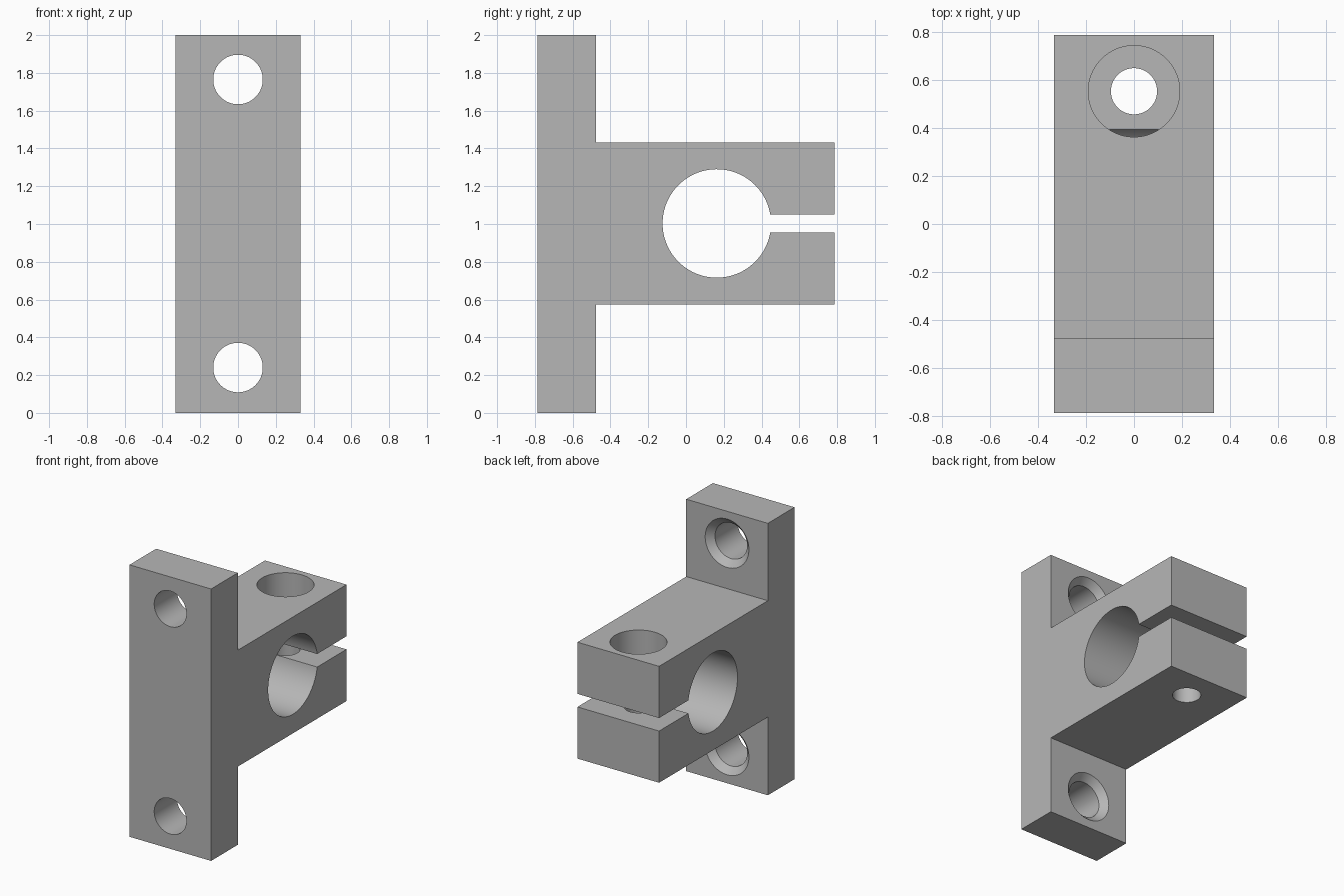
import bpy, bmesh
from math import sin, cos, asin, pi, radians
from mathutils import Matrix, Vector

cube = bpy.data.objects.get("Cube")
if cube:
    bpy.data.objects.remove(cube, do_unlink=True)

HALF_X, HALF_Y, HEIGHT = 0.332, 0.787, 2.0
MID = 1.003                      # height of the clamp axis
PLATE_Y = -0.477                 # rear face of the mounting plate
ARM = 0.428                      # half height of the clamp block
BORE_Y, BORE_R, SLIT = 0.163, 0.287, 0.048
BOLT_Y, BOLT_R, HEAD_R, HEAD_Z = 0.552, 0.096, 0.19, 1.175
HOLE_R, SINK_R = 0.131, 0.178
SEGMENTS = 96

steel = bpy.data.materials.new("plain grey metal")
steel.use_nodes = True
grey = (0.47, 0.47, 0.47, 1)
steel.diffuse_color = grey
steel.node_tree.nodes["Principled BSDF"].inputs["Base Color"].default_value = grey


def add_object(name, bm):
    bmesh.ops.recalc_face_normals(bm, faces=bm.faces)
    mesh = bpy.data.meshes.new(name)
    bm.to_mesh(mesh)
    bm.free()
    mesh.materials.append(steel)
    obj = bpy.data.objects.new(name, mesh)
    bpy.context.collection.objects.link(obj)
    return obj


def turned_cutter(name, profile, origin, axis):
    """Closed solid of revolution; profile holds (distance along axis, radius)."""
    bm = bmesh.new()
    turn = Vector(axis).to_track_quat('Z', 'Y').to_matrix().to_4x4()
    place = Matrix.Translation(origin) @ turn
    rings = []
    for d, r in profile:
        angles = [2 * pi * i / SEGMENTS for i in range(SEGMENTS)]
        rings.append([bm.verts.new(place @ Vector((r * cos(a), r * sin(a), d)))
                      for a in angles])
    for low, high in zip(rings, rings[1:]):
        for i in range(SEGMENTS):
            j = (i + 1) % SEGMENTS
            bm.faces.new((low[i], low[j], high[j], high[i]))
    bm.faces.new(rings[0])
    bm.faces.new(rings[-1])
    cutter = add_object(name, bm)
    cutter.hide_render = True
    return cutter


# Side profile: plate, clamp block, slit and bore in one outline
start = asin(SLIT / BORE_R)
arc = [start + (2 * pi - 2 * start) * i / SEGMENTS for i in range(SEGMENTS + 1)]
outline = [(-HALF_Y, 0), (-HALF_Y, HEIGHT), (PLATE_Y, HEIGHT), (PLATE_Y, MID + ARM),
           (HALF_Y, MID + ARM), (HALF_Y, MID + SLIT)]
outline += [(BORE_Y + BORE_R * cos(a), MID + BORE_R * sin(a)) for a in arc]
outline += [(HALF_Y, MID - SLIT), (HALF_Y, MID - ARM), (PLATE_Y, MID - ARM), (PLATE_Y, 0)]

bm = bmesh.new()
face = bm.faces.new([bm.verts.new((-HALF_X, y, z)) for y, z in outline])
swept = bmesh.ops.extrude_face_region(bm, geom=[face])["geom"]
bmesh.ops.translate(bm, vec=(2 * HALF_X, 0, 0),
                    verts=[v for v in swept if isinstance(v, bmesh.types.BMVert)])
body = add_object("shaft_clamp_bracket", bm)

# Countersunk mounting holes, counterbored clamp screw hole
sink = SINK_R - HOLE_R
rear = PLATE_Y + HALF_Y
mount = [(-0.05, HOLE_R), (rear - sink, HOLE_R), (rear, SINK_R), (rear + 0.01, SINK_R)]
cutters = [turned_cutter("mount_hole_cutter", mount, (0, -HALF_Y, z), (0, 1, 0))
           for z in (0.24, 1.765)]
screw = [(0.4, BOLT_R), (HEAD_Z, BOLT_R), (HEAD_Z, HEAD_R), (1.6, HEAD_R)]
cutters.append(turned_cutter("clamp_screw_cutter", screw, (0, BOLT_Y, 0), (0, 0, 1)))

for cutter in cutters:
    cut = body.modifiers.new(cutter.name, 'BOOLEAN')
    cut.operation = 'DIFFERENCE'
    cut.solver = 'EXACT'
    cut.object = cutter

# Apply the cuts and discard the cutters
bpy.context.view_layer.update()
evaluated = body.evaluated_get(bpy.context.evaluated_depsgraph_get())
finished = bpy.data.meshes.new_from_object(evaluated)
body.modifiers.clear()
body.data = finished
for cutter in cutters:
    bpy.data.objects.remove(cutter, do_unlink=True)

bpy.ops.object.select_all(action='DESELECT')
body.select_set(True)
bpy.context.view_layer.objects.active = body
bpy.ops.object.shade_smooth_by_angle(angle=radians(30))
